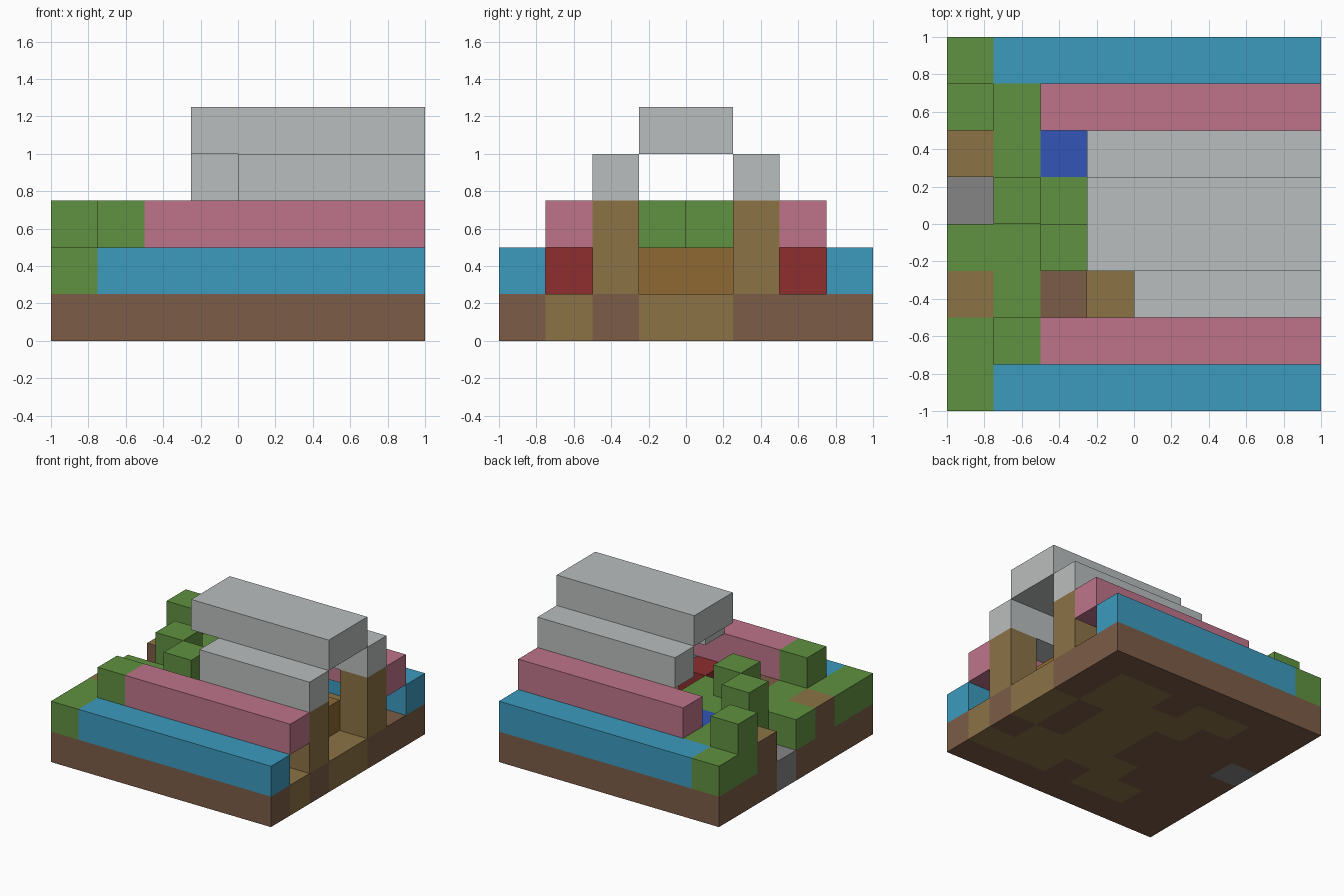
import bpy
import bmesh
from mathutils import Vector

CELL = 0.25
old = bpy.data.objects.get("Cube")
if old:
    bpy.data.objects.remove(old, do_unlink=True)


def linear(c):
    c /= 255
    return c / 12.92 if c < 0.04045 else ((c + 0.055) / 1.055) ** 2.4


def material(name, r, g, b):
    color = (linear(r), linear(g), linear(b), 1)
    mat = bpy.data.materials.new(name)
    mat.use_nodes = True
    mat.diffuse_color = color
    bsdf = mat.node_tree.nodes["Principled BSDF"]
    bsdf.inputs["Base Color"].default_value = color
    bsdf.inputs["Roughness"].default_value = 0.9
    return mat


EARTH = material("earth brown", 124, 92, 70)
TAN = material("tan wood", 139, 114, 69)
ORANGE = material("orange wood", 142, 105, 50)
GREEN = material("grass green", 96, 145, 64)
BLUE = material("sky blue", 60, 155, 190)
PINK = material("pink", 190, 116, 138)
RED = material("dark red", 142, 45, 47)
ROYAL = material("royal blue", 50, 85, 182)
PALE = material("pale grey", 186, 190, 189)
STONE = material("stone grey", 133, 133, 133)

parts = {}      # part name -> (material, top material)
cells = {}      # grid cell -> part name


def blocks(name, mat, *boxes, top=None):
    """Fill boxes of grid cells; each box is inclusive x, y and z ranges."""
    parts[name] = (mat, top or mat)
    for (x0, x1), (y0, y1), (z0, z1) in boxes:
        for x in range(x0, x1 + 1):
            for y in range(y0, y1 + 1):
                for z in range(z0, z1 + 1):
                    cells[x, y, z] = name


def both(y):
    """A row and its mirror image across the middle."""
    return (y, y), (7 - y, 7 - y)


# Ground layer, back row first: E earth, T tan boards, S stone step
GROUND = """EEEEEEEE
EETTETTE
EEETTTTE
SEEETTET
EEEETTET
EEETTTTE
EETTETTT
EEEEEEEE"""
parts["ground"] = (EARTH, EARTH)
parts["floor_boards"] = (TAN, TAN)
parts["door_step"] = (STONE, STONE)
kinds = {"E": "ground", "T": "floor_boards", "S": "door_step"}
for row, line in enumerate(GROUND.splitlines()):
    for x, letter in enumerate(line):
        cells[x, 7 - row, 0] = kinds[letter]

# Garden and hedges
one = (1, 1)
blocks("lawn", GREEN, ((0, 0), (0, 3), one), ((0, 0), (6, 7), one),
       ((1, 1), (1, 6), one), ((2, 3), (3, 4), one))
blocks("hedge_blocks", GREEN, ((0, 0), (6, 6), (2, 2)), ((1, 1), (1, 1), (2, 2)),
       ((1, 1), (4, 4), (2, 2)), ((2, 2), (3, 3), (2, 2)))
blocks("garden_patches", EARTH, *[((0, 0), y, one) for y in both(2)], top=TAN)
blocks("earth_block", EARTH, ((2, 2), (2, 2), one))
blocks("pool_block", ROYAL, ((2, 2), (5, 5), one))

# Stepped side walls and roof beams
blocks("lower_walls", BLUE, *[((1, 7), y, one) for y in both(0)])
blocks("upper_walls", PINK, *[((2, 7), y, (2, 2)) for y in both(1)])
blocks("roof_sides", PALE, ((4, 7), (2, 2), (3, 3)), ((3, 7), (5, 5), (3, 3)))
blocks("roof_ridge", PALE, ((3, 7), (3, 4), (4, 4)))

# Doorway posts and furniture
blocks("door_posts", TAN, *[((7, 7), y, (1, 2)) for y in both(2)])
blocks("red_benches", RED, ((4, 4), (1, 2), one), ((4, 4), (5, 6), one))
blocks("table", ORANGE, ((6, 6), (3, 4), one))

AXES = [Vector(v) for v in ((1, 0, 0), (0, 1, 0), (0, 0, 1))]


def build(name):
    """Make one part, leaving out faces that touch another block."""
    bm = bmesh.new()
    for cell, owner in cells.items():
        if owner != name:
            continue
        centre = Vector(cell) + Vector((0.5, 0.5, 0.5))
        for a in range(3):
            u, v = AXES[(a + 1) % 3] / 2, AXES[(a + 2) % 3] / 2
            for sign in (1, -1):
                normal = AXES[a] * sign
                if tuple(int(c) for c in Vector(cell) + normal) in cells:
                    continue
                mid = centre + normal / 2
                ring = [mid - u - v, mid + u - v, mid + u + v, mid - u + v][::sign]
                face = bm.faces.new([bm.verts.new((p - Vector((4, 4, 0))) * CELL)
                                     for p in ring])
                face.material_index = int(a == 2 and sign == 1)
    bmesh.ops.remove_doubles(bm, verts=bm.verts, dist=0.001)
    bmesh.ops.dissolve_limit(bm, angle_limit=0.01, verts=bm.verts, edges=bm.edges,
                             delimit={"MATERIAL"})
    mesh = bpy.data.meshes.new(name)
    bm.to_mesh(mesh)
    bm.free()
    for mat in parts[name]:
        mesh.materials.append(mat)
    bpy.context.collection.objects.link(bpy.data.objects.new(name, mesh))


for part in parts:
    build(part)
